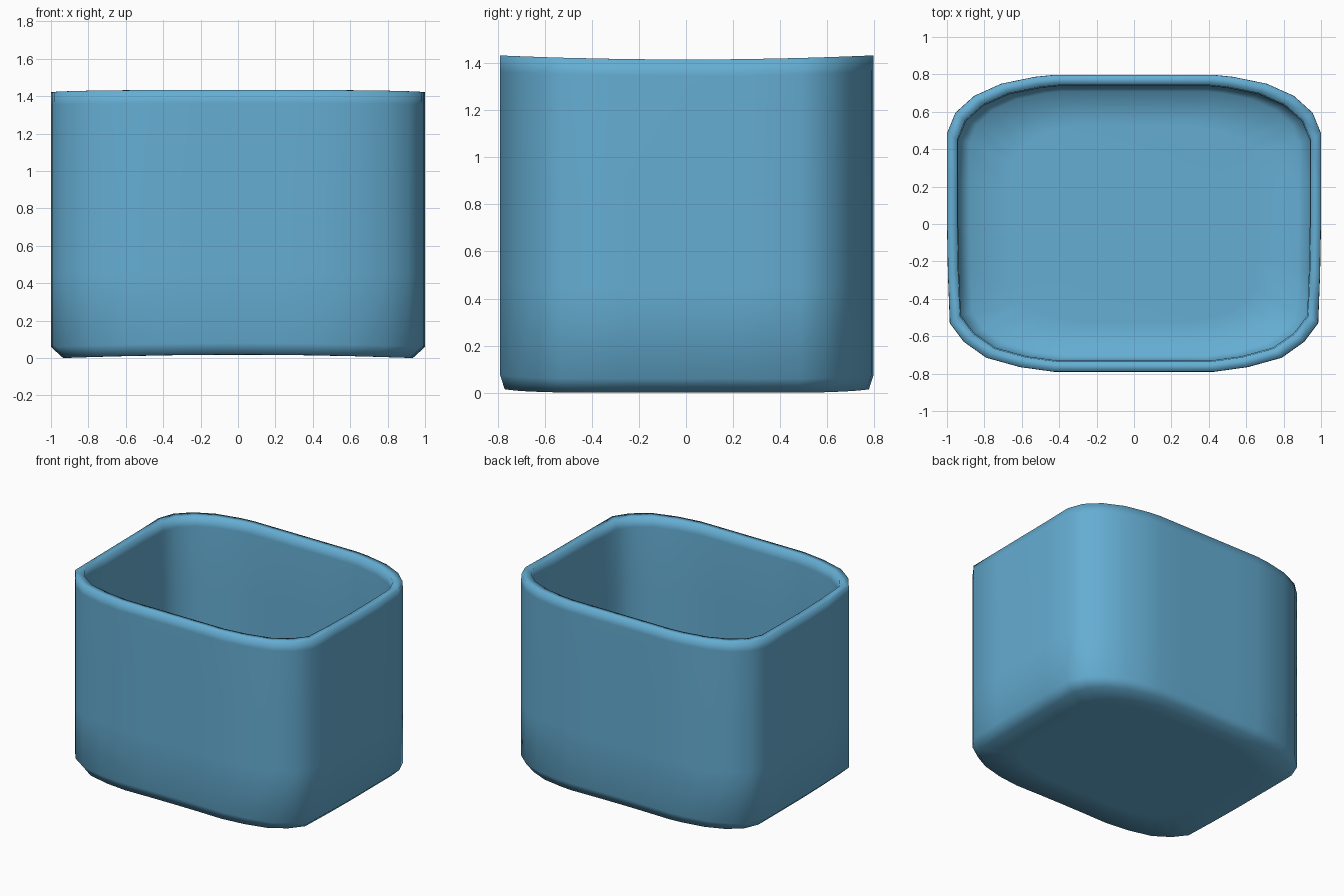
import bpy, bmesh

if "Cube" in bpy.data.objects:
    bpy.data.objects.remove(bpy.data.objects["Cube"])

# Right half of the outline, front centre round to back centre
half = [(0.22, -0.79), (0.43, -0.79), (0.61, -0.765), (0.79, -0.715), (0.91, -0.63),
        (0.985, -0.53), (0.995, -0.27), (1.0, 0.0), (1.0, 0.25), (1.0, 0.485),
        (0.955, 0.595), (0.855, 0.685), (0.71, 0.75), (0.53, 0.787), (0.43, 0.797), (0.22, 0.797)]
outline = [(0.0, -0.79)] + half + [(0.0, 0.797)] + [(-x, y) for x, y in reversed(half)]


def low(x, y):
    # Slight arch of the base
    return 0.018 * (1 - x * x / 0.87)


def high(x, y):
    # Slight dip of the rim along the sides
    return 1.415 + 0.018 * (y / 0.8) ** 2


# Each ring: x scale, y scale, height function, height offset
rings = [
    (0.30, 0.30, low, 0.0), (0.70, 0.72, low, 0.0), (0.935, 0.975, low, 0.0),  # underside
    (1.0, 1.0, low, 0.062), (1.0, 1.0, low, 0.45), (1.0, 1.0, low, 0.9),       # outer wall
    (1.0, 1.0, high, -0.07), (0.999, 0.999, high, 0.0),                        # outer rim
    (0.945, 0.932, high, 0.0), (0.94, 0.925, high, -0.07),                     # inner rim
    (0.94, 0.925, low, 0.9), (0.94, 0.925, low, 0.45), (0.94, 0.925, low, 0.12),  # inner wall
    (0.88, 0.89, low, 0.065), (0.65, 0.66, low, 0.06), (0.30, 0.30, low, 0.06),   # floor
]

# Hollow bin body
bm = bmesh.new()
loops = []
for sx, sy, height, dz in rings:
    loops.append([bm.verts.new((x * sx, y * sy, height(x * sx, y * sy) + dz))
                  for x, y in outline])
n = len(outline)
for a, b in zip(loops, loops[1:]):
    for i in range(n):
        j = (i + 1) % n
        bm.faces.new((a[i], a[j], b[j], b[i]))
bm.faces.new(loops[0][::-1])
bm.faces.new(loops[-1])
bmesh.ops.recalc_face_normals(bm, faces=bm.faces)
for f in bm.faces:
    f.smooth = True

mesh = bpy.data.meshes.new("open_container")
bm.to_mesh(mesh)
bm.free()
obj = bpy.data.objects.new("open_container", mesh)
bpy.context.collection.objects.link(obj)

# Blue finish
mat = bpy.data.materials.new("blue")
mat.diffuse_color = (0.13, 0.42, 0.65, 1)
mat.use_nodes = True
mat.node_tree.nodes["Principled BSDF"].inputs["Base Color"].default_value = mat.diffuse_color
mesh.materials.append(mat)
